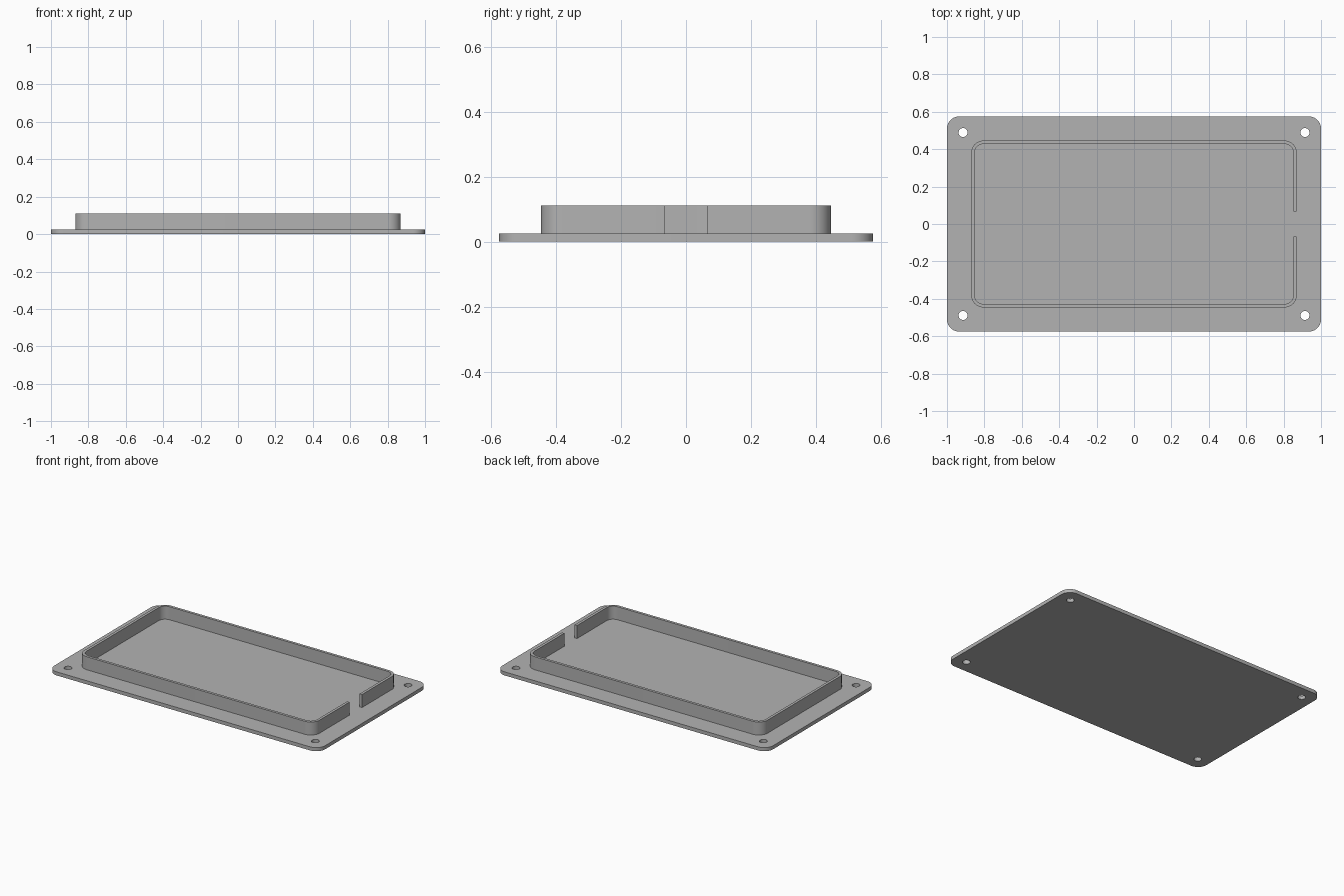
import bpy, bmesh
from math import sin, cos, pi, radians

if "Cube" in bpy.data.objects:
    bpy.data.objects.remove(bpy.data.objects["Cube"])

PLATE_TOP, WALL_TOP = 0.024, 0.111
WALL_X, WALL_Y, WALL_THICK = 0.87, 0.446, 0.018
CORNER, GAP = 0.065, 0.066

grey = bpy.data.materials.new("light grey")
grey.use_nodes = True
colour = (0.45, 0.45, 0.45, 1)
grey.diffuse_color = colour
grey.node_tree.nodes["Principled BSDF"].inputs["Base Color"].default_value = colour


def arc(cx, cy, r, start, sweep, steps):
    return [(cx + r * cos(start + sweep * i / steps),
             cy + r * sin(start + sweep * i / steps)) for i in range(steps + 1)]


def rounded_rect(hx, hy, r):
    """Counter-clockwise outline starting at the lower end of the +x side's top corner."""
    pts = []
    for i, (sx, sy) in enumerate([(1, 1), (-1, 1), (-1, -1), (1, -1)]):
        pts += arc(sx * (hx - r), sy * (hy - r), r, i * pi / 2, pi / 2, 10)
    return pts


def extrude_profile(name, loops, z0, z1):
    """Solid from an outer outline and any hole outlines."""
    bm = bmesh.new()
    edges = []
    for loop in loops:
        verts = [bm.verts.new((x, y, z0)) for x, y in loop]
        edges += [bm.edges.new((v, verts[i - 1])) for i, v in enumerate(verts)]
    bmesh.ops.triangle_fill(bm, edges=edges, use_beauty=True, use_dissolve=False)
    top = bmesh.ops.extrude_face_region(bm, geom=bm.faces[:], use_keep_orig=True)
    moved = [g for g in top["geom"] if isinstance(g, bmesh.types.BMVert)]
    bmesh.ops.translate(bm, verts=moved, vec=(0, 0, z1 - z0))
    bmesh.ops.recalc_face_normals(bm, faces=bm.faces[:])
    mesh = bpy.data.meshes.new(name)
    bm.to_mesh(mesh)
    bm.free()
    mesh.materials.append(grey)
    obj = bpy.data.objects.new(name, mesh)
    bpy.context.collection.objects.link(obj)
    bpy.ops.object.select_all(action="DESELECT")
    obj.select_set(True)
    bpy.context.view_layer.objects.active = obj
    bpy.ops.object.shade_smooth_by_angle(angle=radians(30))
    return obj


# Base plate with a screw hole in each corner
holes = [arc(sx * 0.914, sy * 0.489, 0.024, 0, 2 * pi, 24)[:-1]
         for sx in (-1, 1) for sy in (-1, 1)]
extrude_profile("base_plate", [rounded_rect(1, 0.575, CORNER)] + holes, 0, PLATE_TOP)

# Raised rim, open in the middle of the +x side
inner_x = WALL_X - WALL_THICK
outer = [(WALL_X, GAP)] + rounded_rect(WALL_X, WALL_Y, CORNER) + [(WALL_X, -GAP)]
inner = ([(inner_x, GAP)]
         + rounded_rect(inner_x, WALL_Y - WALL_THICK, CORNER - WALL_THICK)
         + [(inner_x, -GAP)])
extrude_profile("raised_rim", [outer + inner[::-1]], PLATE_TOP, WALL_TOP)
